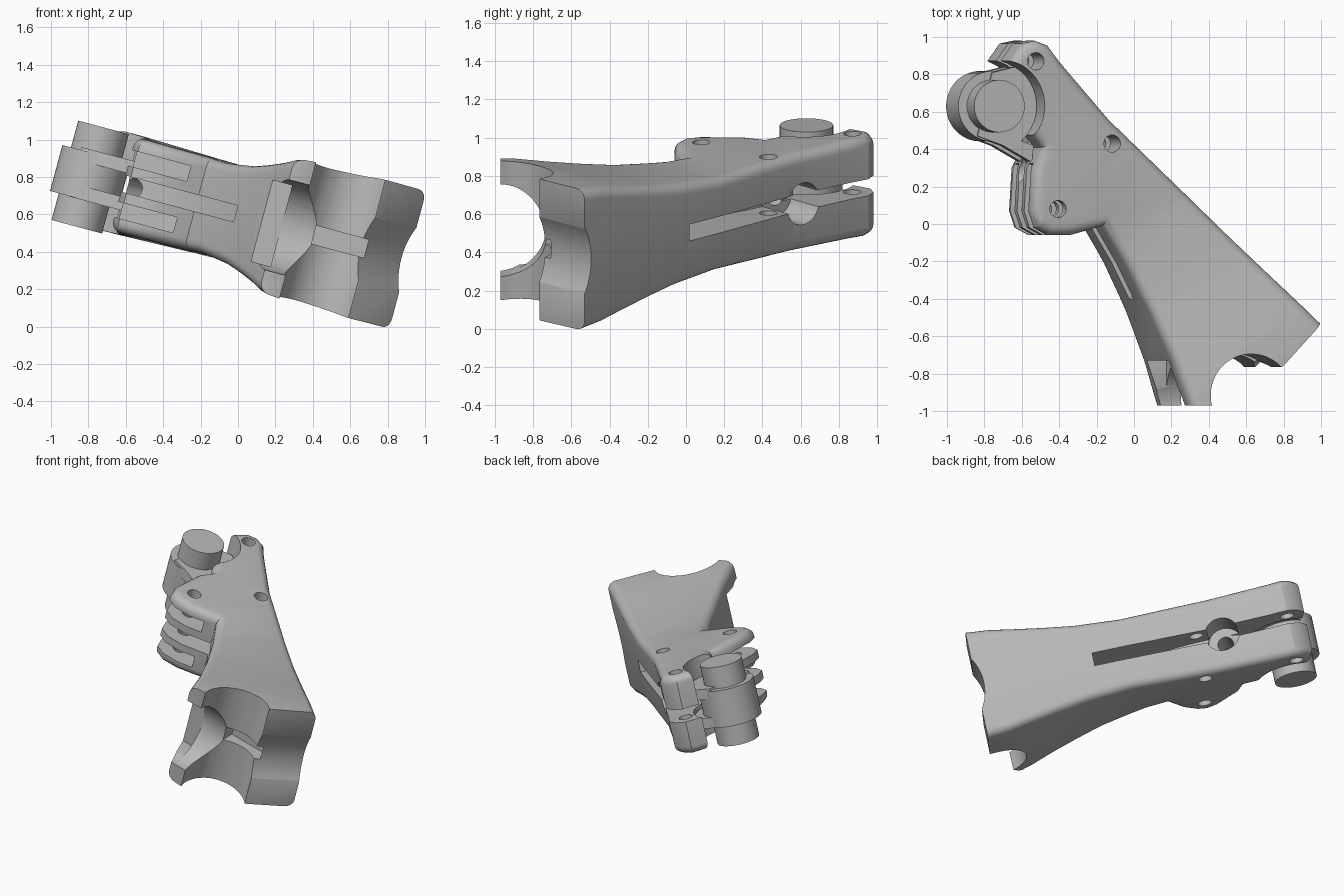
import bpy, bmesh, math
from mathutils import Matrix, Vector

cube = bpy.data.objects.get("Cube")
if cube:
    bpy.data.objects.remove(cube, do_unlink=True)

grey = bpy.data.materials.new("plain grey")
grey.use_nodes = True
grey.diffuse_color = (0.48, 0.48, 0.48, 1)
grey.node_tree.nodes["Principled BSDF"].inputs["Base Color"].default_value = grey.diffuse_color

# Everything is modelled flat, then tilted into place
TILT = Matrix.Translation((0, 0, 0.6)) @ Matrix.Rotation(math.radians(15), 4, 'Y')
AXIS = Vector((0.62, -0.79, 0))
PIN = (-0.815, 0.63)


def make(name, bm):
    bmesh.ops.recalc_face_normals(bm, faces=bm.faces)
    mesh = bpy.data.meshes.new(name)
    bm.to_mesh(mesh)
    bm.free()
    mesh.materials.append(grey)
    ob = bpy.data.objects.new(name, mesh)
    bpy.context.collection.objects.link(ob)
    return ob


def prism(name, points, low, high):
    bm = bmesh.new()
    face = bm.faces.new([bm.verts.new((x, y, low)) for x, y in points])
    ext = bmesh.ops.extrude_face_region(bm, geom=[face], use_keep_orig=True)
    verts = [v for v in ext["geom"] if isinstance(v, bmesh.types.BMVert)]
    bmesh.ops.translate(bm, verts=verts, vec=(0, 0, high - low))
    return make(name, bm)


def rod(name, start, end, radius, sides=48):
    a, b = Vector(start), Vector(end)
    place = Matrix.Translation((a + b) / 2) @ (b - a).to_track_quat('Z', 'Y').to_matrix().to_4x4()
    bm = bmesh.new()
    bmesh.ops.create_cone(bm, cap_ends=True, segments=sides, radius1=radius, radius2=radius,
                          depth=(b - a).length, matrix=place)
    return make(name, bm)


def upright(name, centre, radius, half, middle=0):
    return rod(name, (*centre, middle - half), (*centre, middle + half), radius)


def combine(ob, tools, operation):
    for tool in tools:
        mod = ob.modifiers.new("cut", 'BOOLEAN')
        mod.operation, mod.solver, mod.object = operation, 'EXACT', tool
        bpy.context.view_layer.update()
        graph = bpy.context.evaluated_depsgraph_get()
        mesh = bpy.data.meshes.new_from_object(ob.evaluated_get(graph))
        ob.modifiers.clear()
        ob.data = mesh
        bpy.data.objects.remove(tool, do_unlink=True)


def finish(ob):
    ob.data.transform(TILT)
    bpy.ops.object.select_all(action='DESELECT')
    ob.select_set(True)
    bpy.context.view_layer.objects.active = ob
    bpy.ops.object.shade_smooth_by_angle(angle=math.radians(32))


# Body: outline with thickness that swells towards the front
STATIONS = [(-1.3, .275), (-.7, .264), (-.35, .258), (0, .25), (.3, .272), (.5, .302),
            (.7, .337), (.85, .365), (1, .38), (1.4, .40)]


def half_thickness(s):
    for (s0, t0), (s1, t1) in zip(STATIONS, STATIONS[1:]):
        if s <= s1:
            return t0 + (t1 - t0) * (s - s0) / (s1 - s0)
    return STATIONS[-1][1]


outline = [(.27, -1.17), (.215, -.97), (.132, -.73), (.02, -.47), (-.11, -.21), (-.23, -.01),
           (-.41, -.06), (-.53, -.06), (-.605, -.02), (-.635, .07), (-.62, .3), (-.57, .41),
           (-.68, .56), (-.72, .74), (-.76, .86), (-.685, .965), (-.61, .98), (-.54, .955),
           (-.475, .87), (-.2, .56), (.23, .16), (.94, -.53), (1.15, -.74)]
bm = bmesh.new()
bm.faces.new([bm.verts.new((x, y, 0)) for x, y in outline])
for s, _ in STATIONS[1:-1]:
    bmesh.ops.bisect_plane(bm, geom=bm.verts[:] + bm.edges[:] + bm.faces[:],
                           plane_co=AXIS * (s / AXIS.length_squared), plane_no=AXIS, dist=1e-5)
ext = bmesh.ops.extrude_face_region(bm, geom=bm.faces[:], use_keep_orig=True)
upper = {v for v in ext["geom"] if isinstance(v, bmesh.types.BMVert)}
for v in bm.verts:
    v.co.z = half_thickness(v.co.dot(AXIS)) * (1 if v in upper else -1)
bmesh.ops.recalc_face_normals(bm, faces=bm.faces)
rim = [e for e in bm.edges if len(e.link_faces) == 2
       and sorted(abs(f.normal.z) > 0.7 for f in e.link_faces) == [False, True]]
bmesh.ops.bevel(bm, geom=rim, offset=0.055, segments=5, profile=0.5, affect='EDGES',
                clamp_overlap=False)
body = make("grip_body", bm)

# Front end: squared prongs, slanted face, three hollows and a small slot
cuts = [
    prism("front_trim", [(-.2, -.97), (.33, -.97), (.724, -.76), (.94, -.53), (1.4, -.04),
                         (1.6, -1.5), (-.2, -1.5)], -1, 1),
    upright("front_bite", (.55, -.92), .225, 1),
    rod("prong_hollow", (-.3, -.98, 0), (.46, -.98, 0), .25, 64),
    prism("prong_gap", [(-.2, -1.1), (.24, -1.1), (.24, -.73), (-.2, -.73)], -.225, .225),
    rod("slant_hollow", (.78, -1.14, 0), (1.38, -.5, 0), .35, 64),
    prism("front_slot", [(.42, -.9), (.71, -.9), (.71, -.63), (.42, -.63)], -.05, .05),
]
# Clamp end: long slot, pin bore, ear grooves and bolt holes
cuts += [
    prism("long_slot", [(-.13, -.53), (.6, .26), (.3, 1.3), (-1.3, 1.3), (-1.3, -.53)],
          -.045, .045),
    upright("pin_bore", PIN, .25, 1),
]
for low in (-.185, .1):
    cuts.append(prism("ear_groove", [(-.31, -.2), (-.31, .16), (-.62, .33), (-1.2, .4),
                                     (-1.2, -.2)], low, low + .085))
for spot in ((-.616, .87), (-.19, .43), (-.49, .08)):
    cuts.append(upright("bolt_hole", spot, .046, 1))
combine(body, cuts, 'DIFFERENCE')

# Rib that closes the slot behind the ear and down the narrow side
rib = prism("inner_rib", [(-.61, .33), (-.36, .2), (-.19, .05), (0, -.31), (.09, -.24),
                          (-.1, .11), (-.25, .32), (-.4, .48), (-.555, .56), (-.6, .48)],
            -.06, .06)
combine(body, [rib], 'UNION')

# Angled screw hole with a wide mouth on the long side
entry = Vector((-.25, .61, -.01))
inward = Vector((-.74, -.67, 0))
combine(body, [rod("screw_mouth", entry - inward * .2, entry + inward * .21, .113),
               rod("screw_hole", entry, entry + inward * .6, .052)], 'DIFFERENCE')
finish(body)

# Hinge pin with its wider collar
pin = upright("hinge_pin", PIN, .14, .275, -.012)
combine(pin, [upright("hinge_collar", PIN, .188, .127, -.012)], 'UNION')
finish(pin)

# Link plates: rounded inside the bore, reaching forward to the ear
arc = [(PIN[0] + .242 * math.cos(math.radians(a)), PIN[1] + .242 * math.sin(math.radians(a)))
       for a in range(-50, 61, 10)]
for middle, name in ((-.105, "lower_link"), (.095, "upper_link")):
    finish(prism(name, [(-.9, .47), (-.76, .42), (-.6, .33), (-.59, .42)] + arc + [(-.82, .81)],
                 middle - .036, middle + .036))
